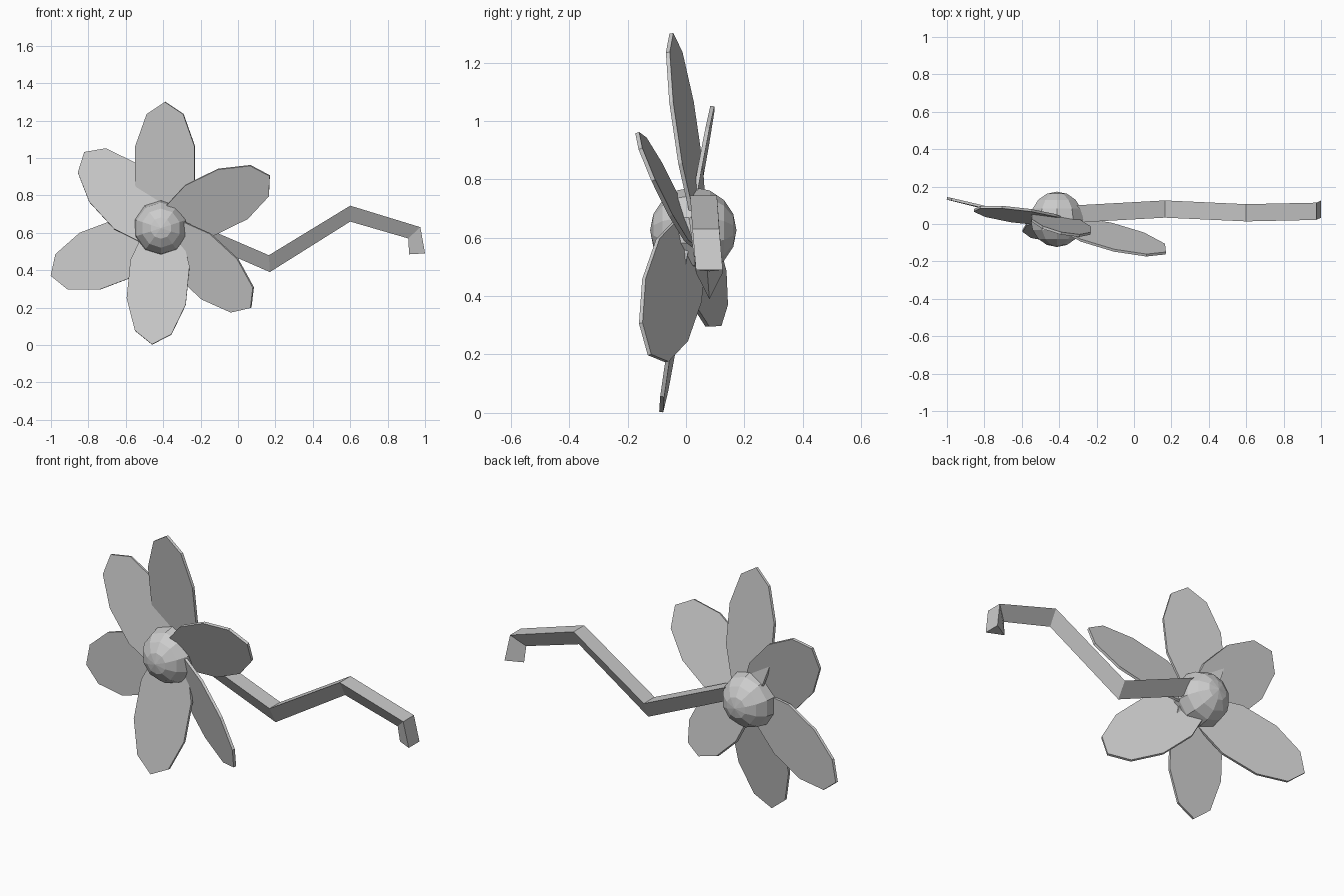
import bpy
import bmesh
import math
from mathutils import Matrix, Vector

cube = bpy.data.objects.get("Cube")
if cube:
    bpy.data.objects.remove(cube, do_unlink=True)

grey = bpy.data.materials.new("plain grey")
grey.use_nodes = True
grey.diffuse_color = (0.6, 0.6, 0.6, 1)
grey.node_tree.nodes["Principled BSDF"].inputs["Base Color"].default_value = (0.6, 0.6, 0.6, 1)


def finish(name, bm):
    bmesh.ops.recalc_face_normals(bm, faces=bm.faces)
    mesh = bpy.data.meshes.new(name)
    bm.to_mesh(mesh)
    bm.free()
    mesh.materials.append(grey)
    obj = bpy.data.objects.new(name, mesh)
    bpy.context.collection.objects.link(obj)
    return obj


def petal(name, centre, length, width, thickness=0.014):
    """Ten-sided oval plate with the given half-length and half-width vectors."""
    centre, length, width = Vector(centre), Vector(length), Vector(width)
    normal = width.cross(length).normalized() * thickness
    frame = Matrix((width, length, normal)).transposed().to_4x4()
    bm = bmesh.new()
    bmesh.ops.create_cone(bm, cap_ends=True, segments=10, radius1=1, radius2=1,
                          depth=1, matrix=Matrix.Translation(centre) @ frame)
    return finish(name, bm)


# Ring of six petals
petal("petal_top", (-0.39, 0.0, 0.96), (0, -0.05, 0.34), (0.166, -0.037, 0))
petal("petal_upper_left", (-0.115, -0.07, 0.765), (0.285, -0.086, 0.14), (-0.084, -0.047, 0.139))
petal("petal_lower_left", (-0.17, -0.048, 0.42), (0.239, -0.077, -0.221), (0.1, -0.076, 0.113))
petal("petal_bottom", (-0.427, -0.03, 0.335), (-0.033, -0.055, -0.332), (0.166, -0.012, -0.018))
petal("petal_lower_right", (-0.7, 0.065, 0.483), (-0.3, 0.072, -0.113), (-0.055, 0.015, 0.16))
petal("petal_upper_right", (-0.606, 0.045, 0.797), (-0.216, 0.045, 0.234), (0.129, 0.015, 0.11))

# Faceted flower centre, pole towards the front
bm = bmesh.new()
bmesh.ops.create_uvsphere(
    bm, u_segments=10, v_segments=8, radius=0.148,
    matrix=Matrix.Translation((-0.412, 0.025, 0.625)) @ Matrix.Rotation(math.pi / 2, 4, "X"))
finish("flower_centre", bm)

# Zigzag stem of triangular section: flat outer side, ridge on the inner side
# Each row: outer x, outer z, ridge x, ridge z, middle y
stations = [
    (-0.38, 0.715, -0.38, 0.63, 0.05),
    (0.165, 0.48, 0.17, 0.39, 0.08),
    (0.6, 0.745, 0.6, 0.66, 0.06),
    (0.975, 0.63, 0.91, 0.57, 0.068),
    (1.0, 0.49, 0.915, 0.485, 0.08),
]
bm = bmesh.new()
rings = []
for ox, oz, rx, rz, y in stations:
    rings.append([bm.verts.new(p) for p in
                  ((ox, y - 0.046, oz), (ox, y + 0.046, oz), (rx, y, rz))])
for a, b in zip(rings, rings[1:]):
    for i in range(3):
        j = (i + 1) % 3
        bm.faces.new((a[i], a[j], b[j], b[i]))
bm.faces.new(rings[0])
bm.faces.new(rings[-1])
finish("stem", bm)
